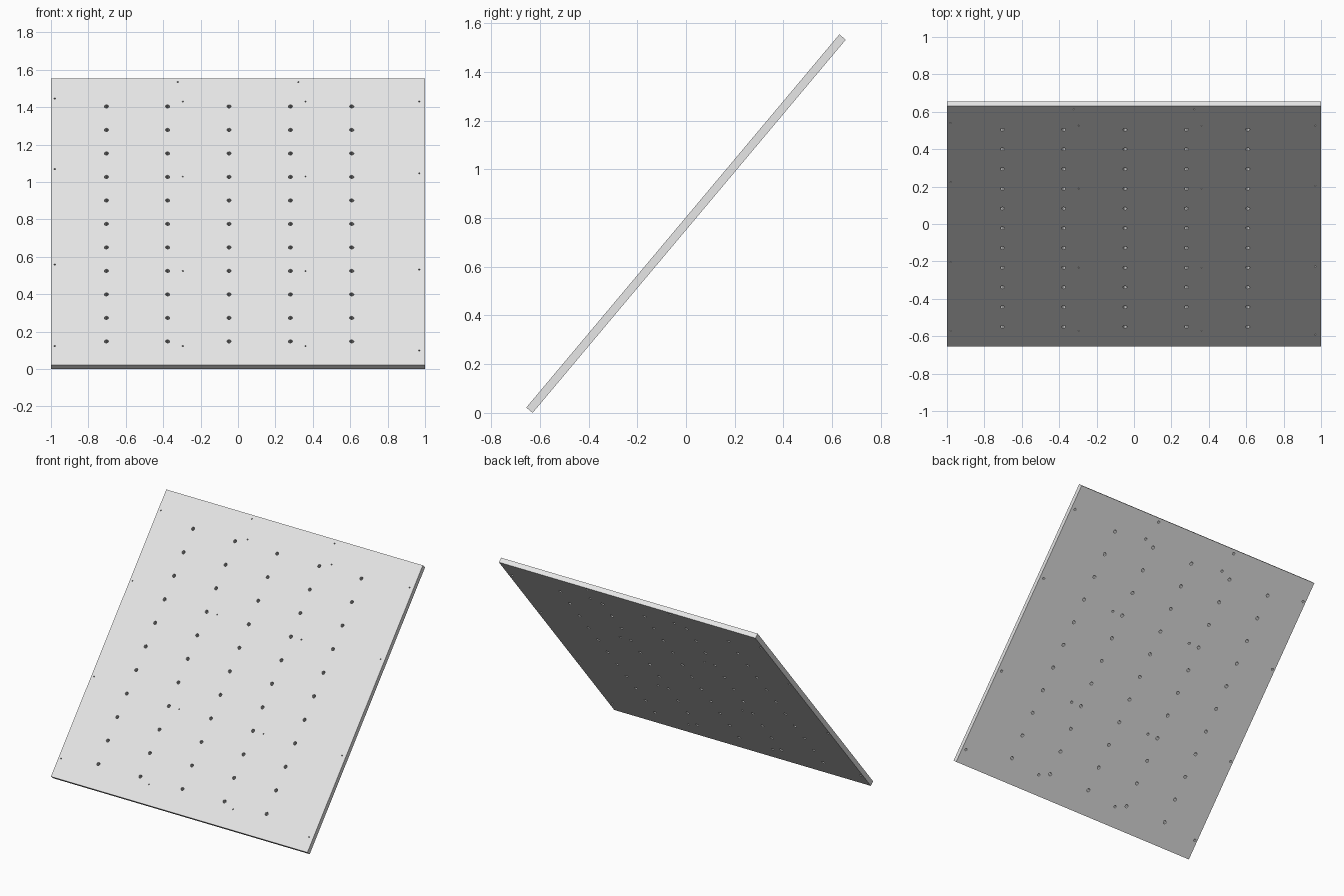
import bpy
import bmesh
import math
from mathutils import Matrix

cube = bpy.data.objects.get("Cube")
if cube:
    bpy.data.objects.remove(cube, do_unlink=True)

SIZE, THICK, TILT = 2.0, 0.034, math.radians(50)
HEIGHT = SIZE * math.sin(TILT) + THICK * math.cos(TILT)

grey = bpy.data.materials.new("light_grey")
grey.use_nodes = True
grey.diffuse_color = (0.8, 0.8, 0.8, 1)
grey.node_tree.nodes["Principled BSDF"].inputs["Base Color"].default_value = (0.8, 0.8, 0.8, 1)


def make_object(name, bm):
    mesh = bpy.data.meshes.new(name)
    bm.to_mesh(mesh)
    bm.free()
    mesh.materials.append(grey)
    obj = bpy.data.objects.new(name, mesh)
    bpy.context.collection.objects.link(obj)
    return obj


def add_drill(bm, x, y, back_radius, front_radius, sides):
    """Tapered or straight drill running through the whole panel."""
    slope = (front_radius - back_radius) / THICK
    over = 0.004
    bmesh.ops.create_cone(
        bm, cap_ends=True, segments=sides, depth=THICK + 2 * over,
        radius1=back_radius - slope * over, radius2=front_radius + slope * over,
        matrix=Matrix.Translation((x, y, 0)))


# Flat square panel
bm = bmesh.new()
bmesh.ops.create_cube(bm, size=1, matrix=Matrix.Diagonal((SIZE, SIZE, THICK, 1)))
panel = make_object("panel", bm)

# Regular grid of peg holes
bm = bmesh.new()
PITCH = 0.164
for col in range(5):
    for row in range(11):
        add_drill(bm, -0.048 + (col - 2) * 2 * PITCH, -0.015 + (row - 5) * PITCH,
                  0.0115, 0.0115, 10)

# Screw holes, wider at the back: x and the heights up the slope
inner = (-0.868, -0.343, 0.314, 0.838)
screws = {
    -0.98: (-0.868, -0.298, 0.368, 0.86),
    -0.295: inner,
    0.361: inner,
    0.969: (-0.9, -0.333, 0.338, 0.838),
    -0.322: (0.974,),
    0.323: (0.974,),
}
for x, heights in screws.items():
    for y in heights:
        add_drill(bm, x, y, 0.009, 0.004, 8)
drills = make_object("hole_cutter", bm)
drills.hide_render = True

# Cut the holes, then drop the cutter
cut = panel.modifiers.new("holes", "BOOLEAN")
cut.operation = "DIFFERENCE"
cut.solver = "EXACT"
cut.object = drills
bpy.context.view_layer.objects.active = panel
panel.select_set(True)
bpy.ops.object.modifier_apply(modifier=cut.name)
bpy.data.objects.remove(drills, do_unlink=True)

# Lean the panel back on its lower edge
panel.rotation_euler.x = TILT
panel.location.z = HEIGHT / 2
